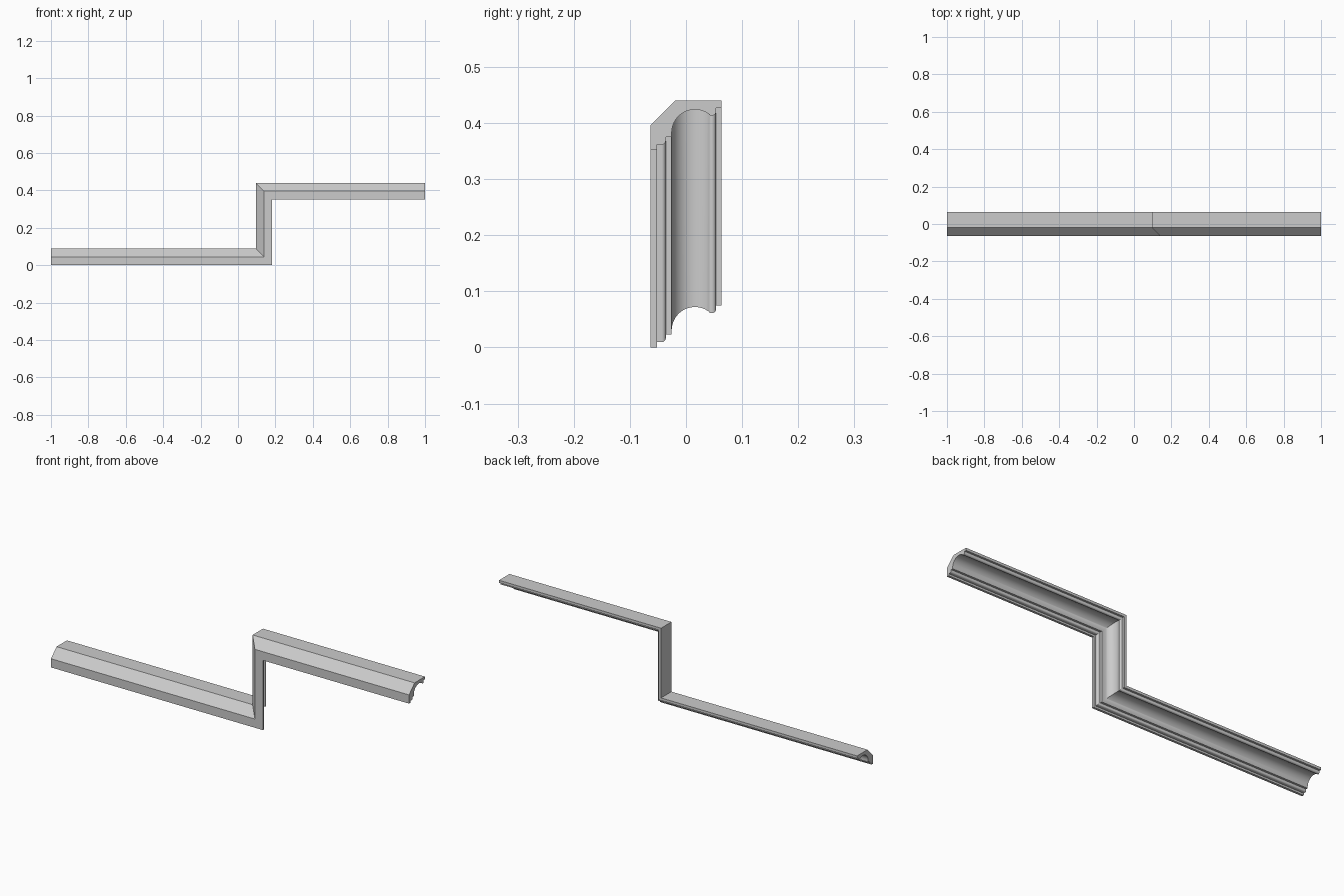
import bpy, bmesh, math

if "Cube" in bpy.data.objects:
    bpy.data.objects.remove(bpy.data.objects["Cube"])


def arc(cy, ch, r, a0, a1, n):
    """Points on an arc in the (y, height) plane, angles in degrees."""
    out = []
    for i in range(n + 1):
        a = math.radians(a0 + (a1 - a0) * i / n)
        out.append((cy + r * math.cos(a), ch + r * math.sin(a)))
    return out


# Moulding cross-section: (y, offset from the lower edge)
profile = [(-0.0635, 0.044), (-0.0635, 0), (-0.052, 0), (-0.052, 0.0095)]
profile += arc(-0.0435, 0.017, 0.0075, -90, 0, 8)          # small bead
profile += [(-0.036, 0.023), (-0.0255, 0.023)]             # fillet step
profile += arc(0.016, 0.0305, 0.0415, 180, 55, 24)         # large cove
profile += arc(0.046, 0.0685, 0.0075, 235, 360, 12)        # rear bead
profile += [(0.0535, 0.075), (0.0635, 0.075), (0.0635, 0.088), (-0.0195, 0.088)]

# Stepped path (x, z) with the mitre direction in which the profile offset runs
stations = [
    ((-1.0, 0.0), (0, 1)),
    ((0.183, 0.0), (-1, 1)),
    ((0.183, 0.352), (-1, 1)),
    ((1.0, 0.352), (0, 1)),
]

# Sweep the section along the path with mitred corners and capped ends
bm = bmesh.new()
rings = [[bm.verts.new((x + dx * h, y, z + dz * h)) for y, h in profile]
         for (x, z), (dx, dz) in stations]
n = len(profile)
for a, b in zip(rings, rings[1:]):
    for i in range(n):
        j = (i + 1) % n
        bm.faces.new((a[i], a[j], b[j], b[i]))
bm.faces.new(rings[0])
bm.faces.new(rings[-1])
bmesh.ops.recalc_face_normals(bm, faces=bm.faces[:])

mesh = bpy.data.meshes.new("stepped_moulding")
bm.to_mesh(mesh)
bm.free()
obj = bpy.data.objects.new("stepped_moulding", mesh)
bpy.context.collection.objects.link(obj)

# Smooth curves, sharp fillets and mitres
bpy.context.view_layer.objects.active = obj
obj.select_set(True)
bpy.ops.object.shade_smooth_by_angle(angle=math.radians(30))
